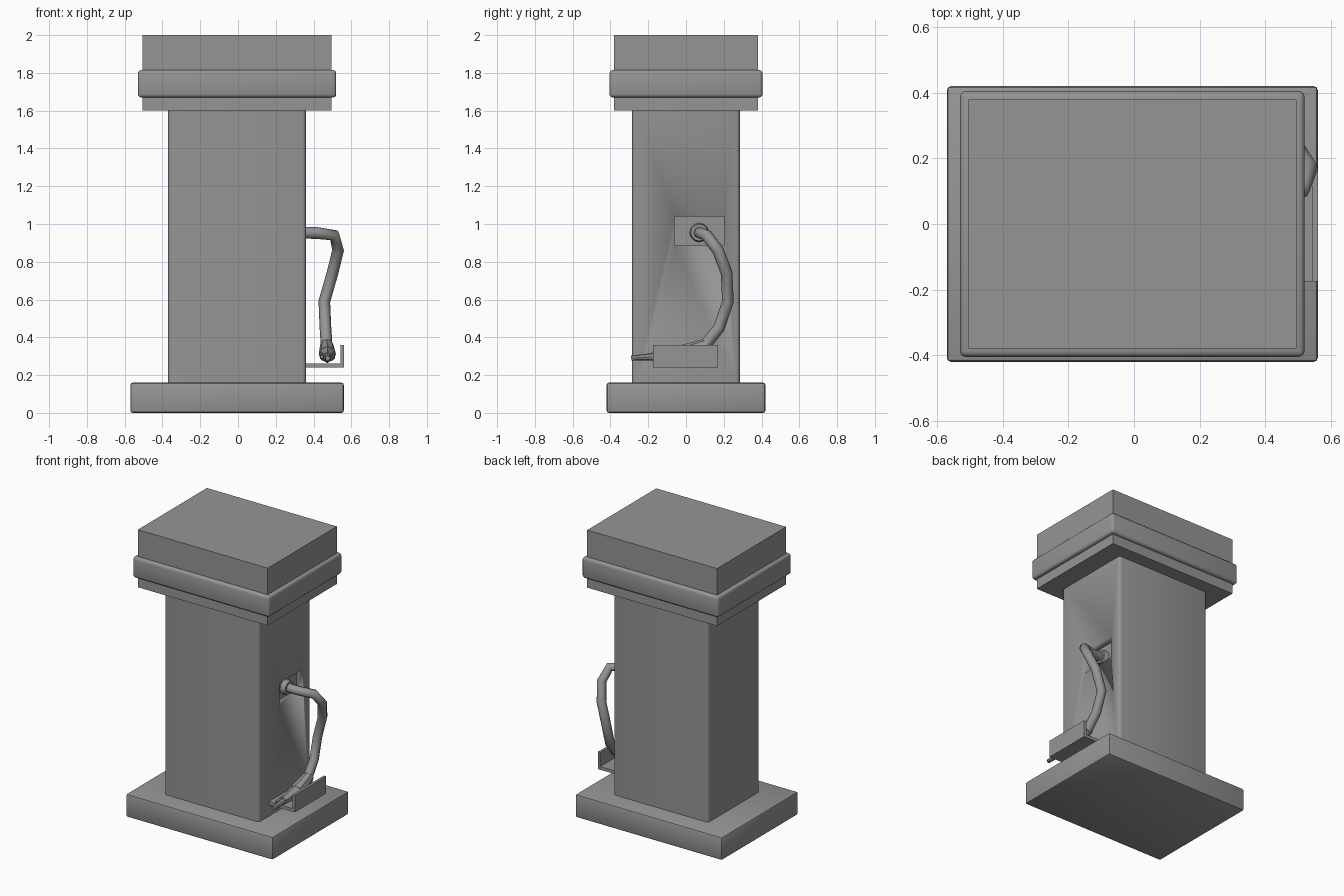
import bpy
import bmesh
from mathutils import Vector

cube = bpy.data.objects.get("Cube")
if cube:
    bpy.data.objects.remove(cube, do_unlink=True)

GREY = (0.3, 0.3, 0.3, 1.0)
grey = bpy.data.materials.new("mid_grey")
grey.use_nodes = True
grey.diffuse_color = GREY
grey.node_tree.nodes["Principled BSDF"].inputs["Base Color"].default_value = GREY


def activate(obj):
    bpy.ops.object.select_all(action='DESELECT')
    obj.select_set(True)
    bpy.context.view_layer.objects.active = obj


def finish(bm, name):
    mesh = bpy.data.meshes.new(name)
    bm.to_mesh(mesh)
    bm.free()
    mesh.materials.append(grey)
    obj = bpy.data.objects.new(name, mesh)
    bpy.context.collection.objects.link(obj)
    activate(obj)
    bpy.ops.object.shade_smooth_by_angle(angle=0.7)
    return obj


def box(name, x, y, z, bevel=0.0, segments=2, upright_only=False):
    """Box from (min, max) ranges, with optional rounded edges."""
    bm = bmesh.new()
    bmesh.ops.create_cube(bm, size=1)
    for v in bm.verts:
        v.co = [r[0] if c < 0 else r[1] for c, r in zip(v.co, (x, y, z))]
    if bevel:
        edges = [e for e in bm.edges if not upright_only
                 or abs(e.verts[0].co.z - e.verts[1].co.z) > 0.01]
        bmesh.ops.bevel(bm, geom=edges, offset=bevel, segments=segments,
                        profile=0.5, affect='EDGES')
    return finish(bm, name)


def taper(name, start, end, r1, r2, sides=8):
    """Capped cone running from start to end."""
    a, b = Vector(start), Vector(end)
    bm = bmesh.new()
    bmesh.ops.create_cone(bm, cap_ends=True, segments=sides, radius1=r1,
                          radius2=r2, depth=(b - a).length)
    turn = (b - a).to_track_quat('Z', 'Y')
    for v in bm.verts:
        v.co = turn @ v.co + (a + b) / 2
    return finish(bm, name)


# Plinth, pillar and stepped cap
box("base_plinth", (-0.57, 0.56), (-0.42, 0.42), (0, 0.16), 0.012)
pillar = box("pillar", (-0.37, 0.36), (-0.285, 0.285), (0.15, 1.61),
             0.02, 3, upright_only=True)
box("cap_block", (-0.505, 0.495), (-0.38, 0.38), (1.6, 2.0))
box("cap_band", (-0.53, 0.52), (-0.405, 0.405), (1.67, 1.815), 0.018, 3)

# Recessed hose socket in the side of the pillar
cutter = box("socket_cutter", (0.31, 0.5), (-0.06, 0.2), (0.885, 1.04))
cutter.hide_render = True
cut = pillar.modifiers.new("socket", 'BOOLEAN')
cut.operation = 'DIFFERENCE'
cut.solver = 'EXACT'
cut.object = cutter
activate(pillar)
bpy.ops.object.modifier_apply(modifier=cut.name)
bpy.data.objects.remove(cutter, do_unlink=True)
taper("hose_collar", (0.305, 0.07, 0.955), (0.345, 0.07, 0.955), 0.052, 0.045, 12)

# Hanging hose
path = [(0.31, 0.07, 0.955), (0.42, 0.075, 0.952), (0.51, 0.11, 0.94),
        (0.53, 0.17, 0.86), (0.5, 0.215, 0.74), (0.457, 0.222, 0.59),
        (0.463, 0.175, 0.45), (0.47, 0.09, 0.345)]
curve = bpy.data.curves.new("hose", 'CURVE')
curve.dimensions = '3D'
curve.bevel_depth = 0.031
curve.bevel_resolution = 2
curve.use_fill_caps = True
spline = curve.splines.new('POLY')
spline.points.add(len(path) - 1)
for point, co in zip(spline.points, path):
    point.co = (*co, 1)
curve.materials.append(grey)
hose = bpy.data.objects.new("hose", curve)
bpy.context.collection.objects.link(hose)
activate(hose)
bpy.ops.object.convert(target='MESH')
bpy.ops.object.shade_smooth_by_angle(angle=0.9)

# Nozzle with a grip, a spout and a side prong
taper("nozzle_grip", (0.47, 0.11, 0.36), (0.473, -0.03, 0.31), 0.035, 0.046)
taper("nozzle_body", (0.473, -0.03, 0.31), (0.475, -0.18, 0.298), 0.046, 0.025, 6)
taper("nozzle_spout", (0.475, -0.17, 0.298), (0.475, -0.29, 0.29), 0.02, 0.013)
taper("nozzle_prong", (0.45, -0.12, 0.305), (0.445, -0.22, 0.297), 0.014, 0.009, 6)

# Holder tray fixed to the pillar
box("holder_shelf", (0.355, 0.56), (-0.175, 0.17), (0.24, 0.262))
box("holder_lip", (0.542, 0.56), (-0.175, 0.17), (0.24, 0.36))
